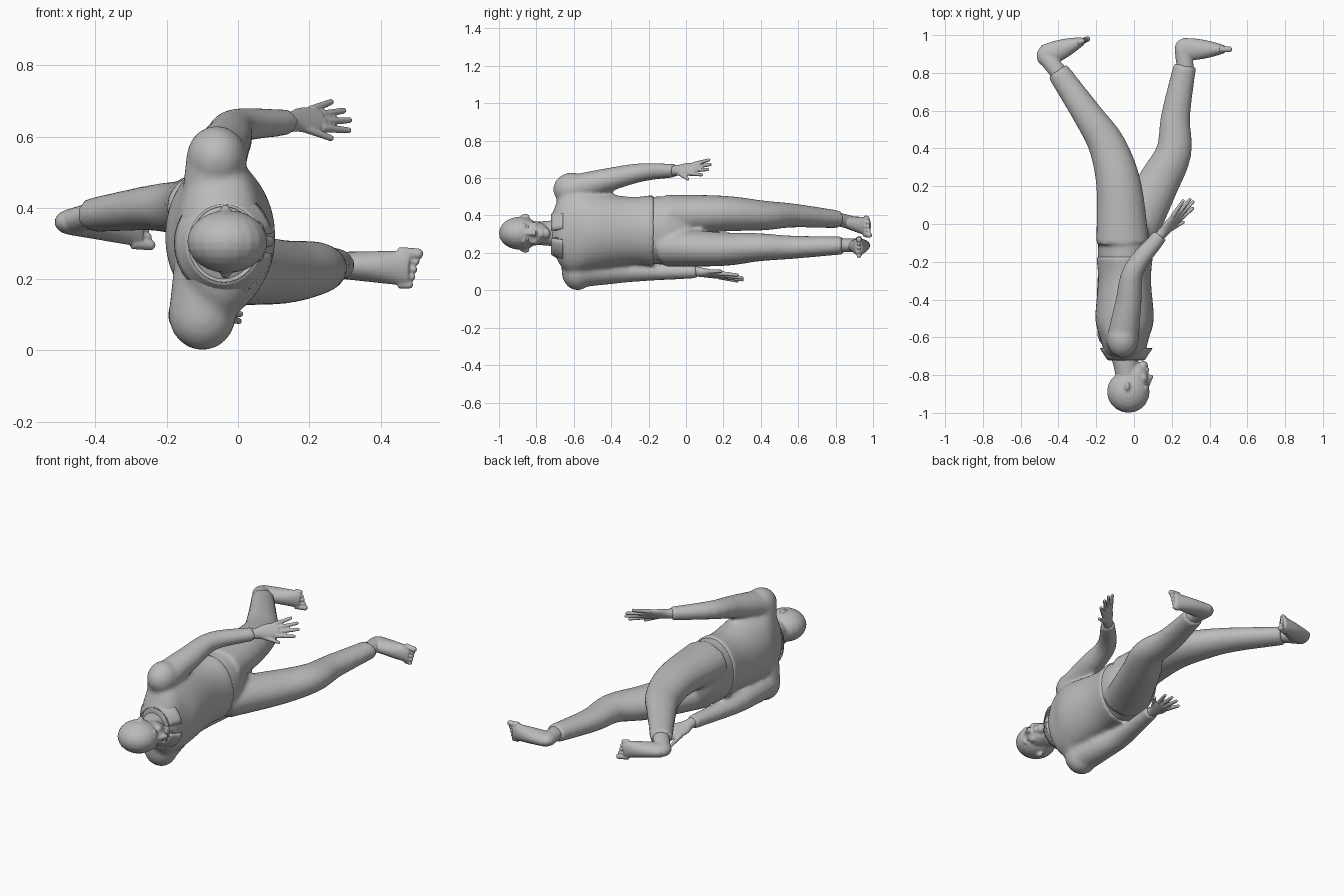
import bpy, bmesh
from math import sin, cos, tau
from mathutils import Vector, Matrix

if "Cube" in bpy.data.objects:
    bpy.data.objects.remove(bpy.data.objects["Cube"])

grey = bpy.data.materials.new("plain grey")
grey.use_nodes = True
grey.diffuse_color = (0.5, 0.5, 0.5, 1)
grey.node_tree.nodes["Principled BSDF"].inputs["Base Color"].default_value = grey.diffuse_color

UPRIGHT = Vector((0, 0, 1))
SPINE = Vector((0, 1, 0))


def smooth_path(points, steps=4):
    """Catmull-Rom interpolation of positions together with radii."""
    points = [Vector(p) for p in points]
    points = [2 * points[0] - points[1]] + points + [2 * points[-1] - points[-2]]
    path = []
    for before, start, end, after in zip(points, points[1:], points[2:], points[3:]):
        for step in range(steps):
            t = step / steps
            bend = 2 * before - 5 * start + 4 * end - after
            twist = 3 * start - before - 3 * end + after
            path.append(start + ((end - before) * t + bend * t ** 2 + twist * t ** 3) / 2)
    return path + [points[-2]]


def loft(bm, stations, up_hint=UPRIGHT, sides=24, closed=True, gap=0):
    """Skin ellipses given as (centre, sideways radius, upright radius)."""
    path = smooth_path([(*centre, side, up) for centre, side, up in stations])
    last = len(path) - 1
    rings = []
    for i, point in enumerate(path):
        ahead = (path[min(i + 1, last)] - path[max(i - 1, 0)]).to_3d()
        ahead.normalize()
        up = (up_hint - ahead * ahead.dot(up_hint)).normalized()
        across = ahead.cross(up)
        centre, side_radius, up_radius = Vector(point[:3]), point[3], point[4]
        angles = [tau * k / sides for k in range(sides)]
        rings.append([bm.verts.new(centre + across * side_radius * cos(a) + up * up_radius * sin(a))
                      for a in angles])
    for ring, following in zip(rings, rings[1:]):
        for k in range(gap, sides - gap):
            j = (k + 1) % sides
            bm.faces.new((ring[k], ring[j], following[j], following[k]))
    if closed:
        bm.faces.new(rings[0][::-1])
        bm.faces.new(rings[-1])


def limb(bm, joints, start, end, flatten=1, sides=24):
    """Tapering tube through a chain of joints."""
    count = len(joints) - 1
    radii = [start + (end - start) * i / count for i in range(count + 1)]
    loft(bm, [(joint, r, r * flatten) for joint, r in zip(joints, radii)], sides=sides)


def ball(bm, centre, radii):
    placed = Matrix.Translation(centre) @ Matrix.Diagonal((*radii, 1))
    bmesh.ops.create_uvsphere(bm, u_segments=20, v_segments=12, radius=1, matrix=placed)


def finish(name, bm, voxel=0, relax=3):
    """Turn the mesh into a smooth object, optionally fusing its pieces."""
    bmesh.ops.recalc_face_normals(bm, faces=bm.faces)
    mesh = bpy.data.meshes.new(name)
    bm.to_mesh(mesh)
    bm.free()
    mesh.materials.append(grey)
    mesh.shade_smooth()
    part = bpy.data.objects.new(name, mesh)
    bpy.context.collection.objects.link(part)
    if voxel:
        fuse = part.modifiers.new("fuse", 'REMESH')
        fuse.mode = 'VOXEL'
        fuse.voxel_size = voxel
        fuse.use_smooth_shade = True
        ease = part.modifiers.new("relax", 'SMOOTH')
        ease.factor = 0.5
        ease.iterations = relax
    return part


def trunk(bm, profile):
    """Body section along the spine from (y, depth, half width) rows."""
    loft(bm, [((-.05, y, .32), depth, width) for y, depth, width in profile], sides=32)


# Shirt: torso, rounded shoulders and both sleeves
left_shoulder, right_shoulder = Vector((-.06, -.61, .54)), Vector((-.1, -.58, .1))
left_wrist, right_wrist = Vector((.14, -.06, .64)), Vector((-.08, .06, .1))
bm = bmesh.new()
trunk(bm, [(-.72, .07, .08), (-.67, .11, .19), (-.6, .13, .23), (-.5, .155, .21), (-.3, .14, .18), (-.17, .15, .19)])
loft(bm, [(left_shoulder, .085, .085), (right_shoulder, .095, .085)], SPINE)
ball(bm, left_shoulder, (.085, .1, .09))
ball(bm, right_shoulder, (.095, .085, .1))
limb(bm, [left_shoulder, (-.03, -.42, .59), (0, -.24, .63), left_wrist], .085, .04, .9)
limb(bm, [right_shoulder, (-.12, -.42, .1), (-.13, -.25, .1), right_wrist], .095, .04, .9)
finish("shirt", bm, .012, 4)

# Folded collar, open at the throat: a stand and a wider fall
bm = bmesh.new()
for base_y, base in ((-.64, .08), (-.66, .14)):
    loft(bm, [((-.04, y, .3), r, r + .01) for y, r in ((-.72, .1), (base_y, base))], sides=32, closed=False, gap=1)
collar = finish("collar", bm)
collar.modifiers.new("thickness", 'SOLIDIFY').thickness = .006

# Trousers: seat and two legs in mid stride, each through hip, thigh, knee, calf and ankle
left_ankle, right_ankle = Vector((-.405, .81, .38)), Vector((.27, .84, .24))
bm = bmesh.new()
trunk(bm, [(-.2, .14, .18), (-.1, .14, .18), (0, .11, .15), (.04, .07, .09)])
limb(bm, [(-.06, -.1, .4), (-.08, .2, .41), (-.14, .41, .4), (-.24, .57, .4), left_ankle], .14, .06, .8)
limb(bm, [(-.03, -.1, .23), (.12, .2, .22), (.21, .38, .23), (.22, .57, .23), right_ankle], .13, .06, .8)
finish("trousers", bm, .012, 4)


def foot(name, ankle, heel, toe, inner):
    """Bare foot; inner is the z direction of the big toe."""
    bm = bmesh.new()
    heel, toe = Vector(heel), Vector(toe)
    ahead = (toe - heel).normalized()
    shin = (heel - ankle).normalized()
    limb(bm, [ankle - shin * .04, ankle, heel], .045, .045, .8)
    ball(bm, heel, (.045, .055, .035))
    stations = []
    for t in (0, .3, .6, .9, 1):
        stations.append((heel.lerp(toe, t), .06 - .04 * t * t, .036 + .014 * t))
    loft(bm, stations)
    for k in range(5):
        size = .012 if k else .017
        root = toe + UPRIGHT * inner * (.042 - .022 * k)
        tip = root + ahead * (.025 - .006 * k)
        limb(bm, [root - ahead * .03, root, tip], size, size * .9, sides=12)
        ball(bm, tip, [size * .9] * 3)
    finish(name, bm, .004, 2)


foot("left_foot", left_ankle, (-.47, .89, .36), (-.27, .97, .34), -1)
foot("right_foot", right_ankle, (.26, .925, .24), (.48, .925, .23), 1)


def hand(name, wrist, reach, spread):
    """Open hand; spread points from the thumb to the little finger."""
    bm = bmesh.new()
    ahead = Vector(reach).normalized()
    spread = Vector(spread).normalized()
    palm = [(-.05, .03, .03), (.02, .025, .03), (.07, .02, .042), (.14, .014, .04)]
    loft(bm, [(wrist + ahead * along, thick, wide) for along, thick, wide in palm], spread)
    digits = []
    for k in range(4):
        fan = k - 1.5
        root = wrist + ahead * .12 + spread * fan * .021
        tip = wrist + ahead * (.25 - .014 * fan * fan) + spread * fan * .034
        digits.append((root, tip))
    digits.append((wrist + ahead * .04 - spread * .02, wrist + ahead * .13 - spread * .07))
    for root, tip in digits:
        limb(bm, [root, root.lerp(tip, .5), tip], .013, .009, sides=12)
        ball(bm, tip, [.009] * 3)
    finish(name, bm, .004, 3)


hand("left_hand", left_wrist, (.17, .19, .02), (-.5, .4, .8))
hand("right_hand", right_wrist, (.04, .25, -.04), (-.9, 0, -.3))

# Head: skull, jaw, chin, neck, nose, lips, brows, cheeks and ears
middle = .305
bm = bmesh.new()
ball(bm, (-.03, -.888, middle), (.113, .112, .088))
ball(bm, (.01, -.82, middle), (.07, .09, .066))
ball(bm, (.05, -.75, middle), (.024, .026, .03))
limb(bm, [(-.06, -.64, middle), (-.045, -.73, middle), (-.03, -.83, middle)], .075, .06)
limb(bm, [(.07, -.86, middle), (.08, -.83, middle), (.09, -.8, middle)], .01, .016, sides=12)
ball(bm, (.072, -.772, middle), (.01, .009, .024))
for side in (1, -1):
    ball(bm, (.064, -.868, middle + side * .03), (.012, .01, .026))
    ball(bm, (.05, -.815, middle + side * .04), (.02, .025, .02))
    ball(bm, (-.035, -.86, middle + side * .09), (.014, .025, .014))
finish("head", bm, .006, 4)

# Eyeballs set under the brows
bm = bmesh.new()
for side in (1, -1):
    ball(bm, (.058, -.847, middle + side * .03), (.013, .009, .014))
finish("eyes", bm)
